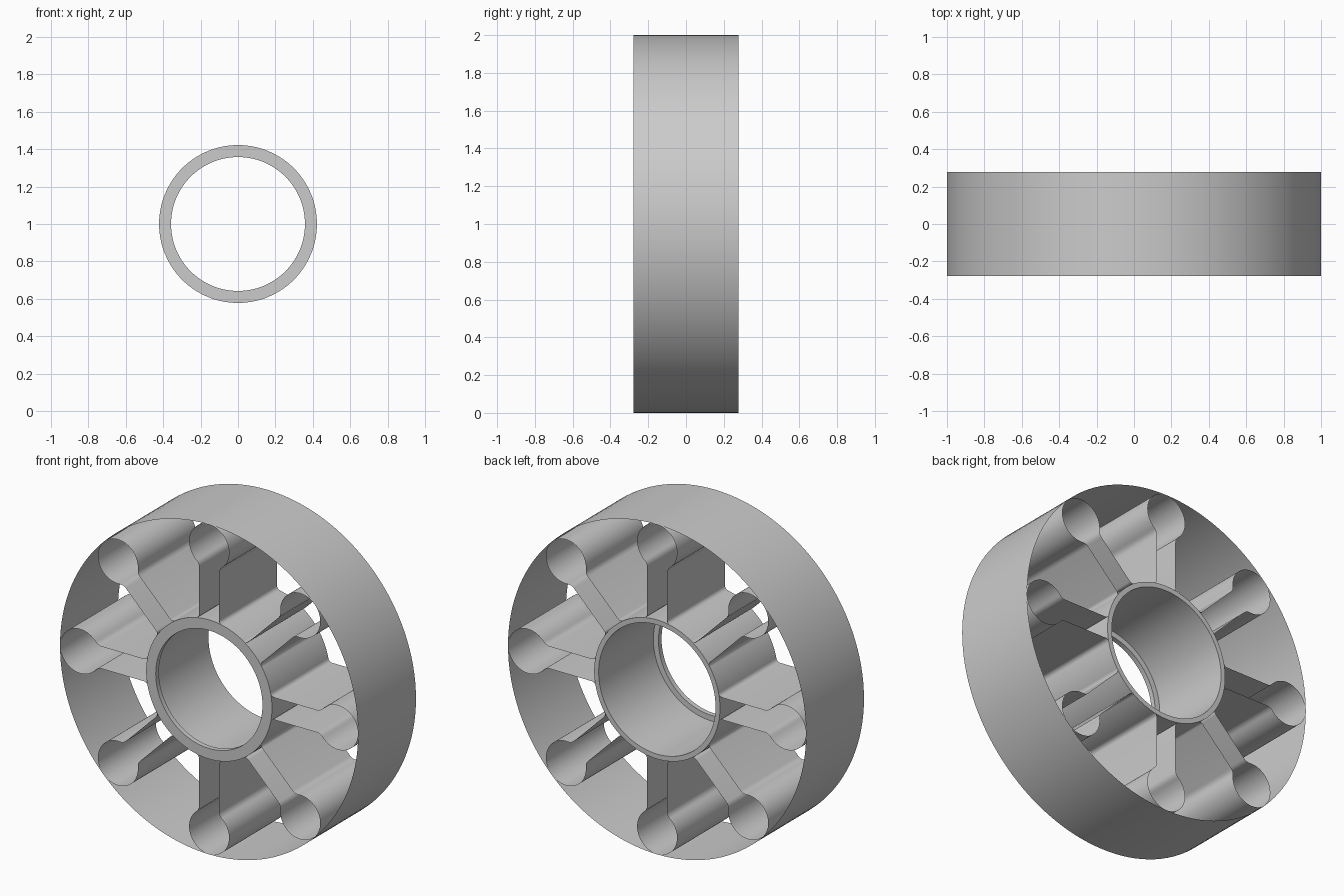
import bpy, bmesh, math
from math import cos, sin, pi, sqrt, atan2
from mathutils import Matrix

cube = bpy.data.objects.get("Cube")
if cube:
    bpy.data.objects.remove(cube, do_unlink=True)

HALF_DEPTH = 0.277
RIM_R, HUB_R, BORE_R, LIP_R = 1.0, 0.422, 0.392, 0.358
LIP_DEPTH = 0.03
SPOKES = 8

grey = bpy.data.materials.new("plain grey")
grey.use_nodes = True
colour = (0.6, 0.6, 0.6, 1)
grey.diffuse_color = colour
grey.node_tree.nodes["Principled BSDF"].inputs["Base Color"].default_value = colour


def finish(name, bm):
    """Turn a bmesh into a smooth grey object raised to stand on the floor."""
    mesh = bpy.data.meshes.new(name)
    bm.to_mesh(mesh)
    bm.free()
    mesh.materials.append(grey)
    obj = bpy.data.objects.new(name, mesh)
    bpy.context.collection.objects.link(obj)
    obj.location.z = RIM_R
    bpy.ops.object.select_all(action='DESELECT')
    obj.select_set(True)
    bpy.context.view_layer.objects.active = obj
    bpy.ops.object.shade_smooth_by_angle(angle=math.radians(30))
    return obj


def lathe(name, profile, closed, steps=128):
    """Spin (radius, y) points around the y axis."""
    bm = bmesh.new()
    rings = [[bm.verts.new((r * cos(2 * pi * i / steps), y, r * sin(2 * pi * i / steps)))
              for i in range(steps)] for r, y in profile]
    pairs = list(zip(rings, rings[1:]))
    if closed:
        pairs.append((rings[-1], rings[0]))
    for a, b in pairs:
        for i in range(steps):
            j = (i + 1) % steps
            bm.faces.new((a[i], b[i], b[j], a[j]))
    return finish(name, bm)


def arc(cx, cz, radius, start, end, steps):
    return [(cx + radius * cos(start + (end - start) * i / steps),
             cz + radius * sin(start + (end - start) * i / steps))
            for i in range(steps + 1)]


def spoke_profile():
    """Open keyhole outline: flared foot, straight neck, round bulb."""
    half_width, bulb_r, neck_r, foot_r = 0.067, 0.134, 0.05, 0.025
    bulb_z = RIM_R - bulb_r - 0.001
    # fillet between hub and neck
    foot_x = half_width + foot_r
    foot_z = sqrt((HUB_R + foot_r) ** 2 - foot_x ** 2)
    foot = arc(foot_x, foot_z, foot_r, atan2(-foot_z, -foot_x), -pi, 6)
    # fillet between neck and bulb
    neck_x = half_width + neck_r
    drop = sqrt((bulb_r + neck_r) ** 2 - neck_x ** 2)
    join = atan2(drop, -neck_x)
    neck = arc(neck_x, bulb_z - drop, neck_r, pi, join, 8)
    bulb = arc(0, bulb_z, bulb_r, join - pi, pi / 2, 24)
    right = foot + neck + bulb[1:]
    return right + [(-x, z) for x, z in reversed(right[:-1])]


# Thin outer rim
lathe("outer_rim", [(RIM_R, -HALF_DEPTH), (RIM_R, HALF_DEPTH)], False)

# Hub sleeve with a narrow lip at the front of its bore
lathe("hub", [(LIP_R, -HALF_DEPTH), (HUB_R, -HALF_DEPTH), (HUB_R, HALF_DEPTH),
              (BORE_R, HALF_DEPTH), (BORE_R, LIP_DEPTH - HALF_DEPTH),
              (LIP_R, LIP_DEPTH - HALF_DEPTH)], True)

# Hollow spokes, open at both ends
outline = spoke_profile()
for n in range(SPOKES):
    bm = bmesh.new()
    front, back = ([bm.verts.new((x, y, z)) for x, z in outline]
                   for y in (-HALF_DEPTH, HALF_DEPTH))
    for i in range(len(outline) - 1):
        bm.faces.new((front[i], front[i + 1], back[i + 1], back[i]))
    bm.transform(Matrix.Rotation(2 * pi * n / SPOKES, 4, 'Y'))
    finish(f"spoke_{n + 1}", bm)
